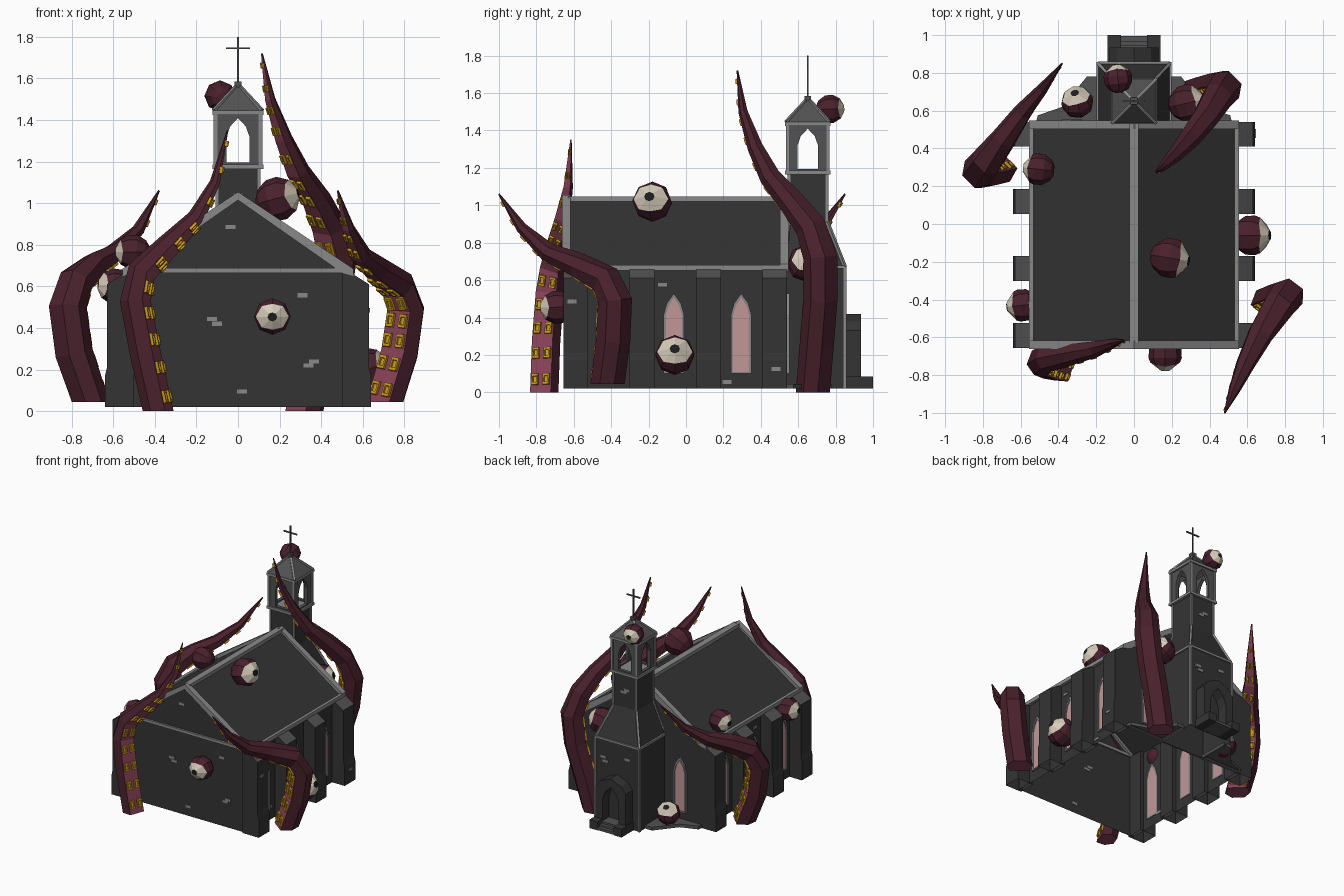
import bpy, bmesh, math
from mathutils import Vector as V

if "Cube" in bpy.data.objects:
    bpy.data.objects.remove(bpy.data.objects["Cube"])

COL = {"dark stone": (.034, .034, .034), "mid stone": (.085, .085, .087), "light trim": (.25, .25, .25),
       "pink glass": (.54, .31, .31), "maroon skin": (.068, .015, .026), "rose underside": (.25, .055, .095),
       "yellow sucker": (.6, .32, .012), "cream eye": (.68, .61, .49), "black pupil": (.012, .012, .013)}
MAT = {}
for k, c in COL.items():
    MAT[k] = bpy.data.materials.new(k)
    MAT[k].diffuse_color = (*c, 1)


def finish(name, bm, *mats, drop=None):
    bmesh.ops.recalc_face_normals(bm, faces=bm.faces[:])
    bm.normal_update()
    if drop:  # leave hidden or open sides unfaced
        bmesh.ops.delete(bm, geom=[f for f in bm.faces if drop(f.normal)], context='FACES')
    me = bpy.data.meshes.new(name)
    bm.to_mesh(me)
    bm.free()
    for m in mats:
        me.materials.append(MAT[m])
    ob = bpy.data.objects.new(name, me)
    bpy.context.collection.objects.link(ob)
    return ob


def loft(bm, rings, mat=lambda i, j: 0, cyclic=False):
    """Skin a list of equal rings; cap the ends unless cyclic."""
    vs = [[bm.verts.new(p) for p in r] for r in rings]
    n, m = len(vs), len(vs[0])
    for i in range(n if cyclic else n - 1):
        a, b = vs[i], vs[(i + 1) % n]
        for j in range(m):
            k = (j + 1) % m
            bm.faces.new((a[j], a[k], b[k], b[j])).material_index = mat(i, j)
    if not cyclic:
        bm.faces.new(vs[0]).material_index = mat(-1, 0)
        bm.faces.new(vs[-1]).material_index = mat(n - 1, 0)


def rect(x0, x1, y0, y1, z):
    return [V((x0, y0, z)), V((x1, y0, z)), V((x1, y1, z)), V((x0, y1, z))]


def box(bm, x0, x1, y0, y1, z0, z1):
    loft(bm, [rect(x0, x1, y0, y1, z0), rect(x0, x1, y0, y1, z1)])


def prism_y(bm, pts, y0, y1, mat=lambda i, j: 0):
    loft(bm, [[V((x, y, z)) for x, z in pts] for y in (y0, y1)], mat)


def bar(bm, a, b, w):
    a, b = V(a), V(b)
    t = (b - a).normalized()
    s = t.cross(V((0, 0, 1)) if abs(t.z) < .99 else V((0, 1, 0))).normalized() * w / 2
    u = s.cross(t)
    loft(bm, [[p + s + u, p - s + u, p - s - u, p + s - u] for p in (a, b)])


def arch(w, z0, zs, zt):
    zm = zs + .55 * (zt - zs)
    return [(-w, z0), (w, z0), (w, zs), (w * .68, zm), (0, zt), (-w * .68, zm), (-w, zs)]


def wall_pts(pts, o, n, d):
    o, n = V(o), V(n)
    u = V((0, 0, 1)).cross(n)
    return [o + u * a + V((0, 0, b)) + n * d for a, b in pts]


def frame(bm, outer, inner, o, n, d0, d1):
    loft(bm, [wall_pts(p, o, n, d) for p, d in ((outer, d0), (outer, d1), (inner, d1), (inner, d0))], cyclic=True)


def plate(bm, pts, o, n, d0, d1):
    loft(bm, [wall_pts(pts, o, n, d) for d in (d0, d1)])


# Nave walls and roof, a shell open underneath
bm = bmesh.new()
prism_y(bm, [(-.53, .02), (.53, .02), (.53, .665), (0, 1.02), (-.53, .665)], -.64, .54)
finish("nave_walls", bm, "dark stone", drop=lambda n: abs(n.z) > .3)
bm = bmesh.new()
prism_y(bm, [(-.55, .655), (.55, .655), (0, 1.037)], -.63, .53)
finish("nave_roof", bm, "dark stone", drop=lambda n: n.z < .3)

# Buttresses, mirrored left and right
bm = bmesh.new()
for s in (1, -1):
    for y in (-.59, -.235, .12, .475):
        p = [(.5, .02), (.64, .02), (.64, .17), (.63, .21), (.63, .61), (.535, .67), (.5, .67)]
        prism_y(bm, [(s * x, z) for x, z in p], y - .066, y + .066, lambda i, j: int(i == 0 and j == 4))
finish("buttresses", bm, "dark stone", "mid stone", drop=lambda n: n.z < -.9)

# Roof edging, ridge, eaves and front band
bm = bmesh.new()
for y in (-.64, .525):
    for s in (1, -1):
        prism_y(bm, [(s * .555, .65), (s * .555, .685), (0, 1.055), (0, 1.015), (s * .5, .665)], y - .022, y + .022)
for s in (1, -1):
    box(bm, s * .545 - .012, s * .545 + .012, -.64, .53, .652, .682)
box(bm, -.025, .025, -.63, .53, 1.02, 1.048)
box(bm, -.545, .545, -.655, -.63, .665, .688)
finish("roof_trim", bm, "light trim")

# Windows: three on each side and two on the back wall
glass, trim = bmesh.new(), bmesh.new()
spots = [((s * .53, y, 0), (s, 0, 0)) for s in (1, -1) for y in (-.43, -.065, .295)]
spots += [((x, .54, 0), (0, 1, 0)) for x in (.33, -.33)]
for o, n in spots:
    plate(glass, arch(.045, .11, .41, .505), o, n, -.003, .006)
    frame(trim, arch(.055, .1, .415, .528), arch(.043, .11, .41, .505), o, n, -.003, .014)
finish("window_glass", glass, "pink glass")
finish("window_frames", trim, "light trim")

# Tower: wide base, taper, shaft
levels = [(.19, .53, .85, .02), (.19, .53, .85, .67), (.1, .55, .755, .91), (.1, .55, .755, 1.17)]
rings = [rect(-w, w, a, b, z) for w, a, b, z in levels]
bm = bmesh.new()
loft(bm, rings)
finish("tower", bm, "dark stone", drop=lambda n: n.z < -.9)

# Tower edging
bm = bmesh.new()
for a, b in zip(rings, rings[1:]):
    for j in (0, 1, 2, 3):
        bar(bm, a[j], b[j], .016)
for j in (1, 2, 3):
    bar(bm, rings[1][j], rings[1][(j + 1) % 4], .018)
for z in (1.165, 1.425):
    box(bm, -.122, .122, .53, .772, z, z + .02)
for sx in (-1, 1):
    for sy in (-1, 1):
        x, y = sx * .108, .651 + sy * .108
        bar(bm, (x, y, 1.18), (x, y, 1.43), .018)
        bar(bm, (sx * .116, .651 + sy * .116, 1.445), (0, .651, 1.57), .016)
finish("tower_trim", bm, "light trim")

# Open belfry with pointed arches
bm = bmesh.new()
W, z0, zs, zt = .11, 1.175, 1.33, 1.43
outer = [(-W, z0), (W, z0), (W, zs), (W, zt), (0, zt), (-W, zt), (-W, zs)]
for n in ((1, 0, 0), (-1, 0, 0), (0, 1, 0), (0, -1, 0)):
    frame(bm, outer, arch(.055, 1.195, 1.32, 1.41), (0, .651, 0), n, .085, .11)
finish("belfry", bm, "mid stone")

# Spire and cross
bm = bmesh.new()
loft(bm, [rect(-.118, .118, .533, .769, 1.443), rect(-.006, .006, .645, .657, 1.57)])
finish("spire", bm, "mid stone")
bm = bmesh.new()
bar(bm, (0, .651, 1.55), (0, .651, 1.8), .009)
bar(bm, (-.058, .651, 1.745), (.058, .651, 1.745), .009)
box(bm, -.018, .018, .633, .669, 1.555, 1.585)
finish("cross", bm, "mid stone")

# Porch, door and steps at the back
bm = bmesh.new()
frame(bm, [(-.13, .02), (.13, .02), (.13, .33), (.09, .38), (0, .42), (-.09, .38), (-.13, .33)],
      arch(.07, .04, .24, .35), (0, .85, 0), (0, 1, 0), -.01, .085)
for s in (1, -1):
    box(bm, *sorted((s * .07, s * .14)), .84, 1.0, .02, .085)
finish("porch", bm, "dark stone")
bm = bmesh.new()
plate(bm, arch(.069, .04, .24, .35), (0, .85, 0), (0, 1, 0), 0, .006)
finish("door", bm, "dark stone")
bm = bmesh.new()
for i in range(3):
    box(bm, -.07, .07, .85, .995 - .025 * i, .02, .04 + .015 * i)
finish("steps", bm, "mid stone")

# Low ledges beside the tower
bm = bmesh.new()
for s in (1, -1):
    p = [(.18, .53), (.52, .53), (.51, .575), (.38, .62), (.25, .78), (.18, .78)]
    loft(bm, [[V((s * x, y, z)) for x, y in p] for z in (.02, .045)])
finish("back_ledges", bm, "mid stone", drop=lambda n: n.z < -.9)

# Loose light bricks
bm = bmesh.new()
F, R, L, B = ((0, -.64, 0), (0, -1, 0)), ((.53, 0, 0), (1, 0, 0)), ((-.53, 0, 0), (-1, 0, 0)), ((0, .85, 0), (0, 1, 0))
bricks = [(F, -.035, .885), (F, .31, .557), (F, -.125, .443), (F, -.1, .42), (F, .365, .238), (F, .34, .22),
          (F, .02, .095), (R, -.125, .575), (R, .12, .33), (R, .22, .055), (R, -.36, .12), (L, .1, .57),
          (L, -.13, .3), (L, .36, .1), (L, -.37, .56), (B, .09, .56), (B, -.1, .5), (B, -.12, .53),
          (((0, .755, 0), (0, 1, 0)), .02, 1.05), (((0, .755, 0), (0, 1, 0)), -.01, 1.03),
          (((.63, 0, 0), (1, 0, 0)), -.61, .485), (((.64, 0, 0), (1, 0, 0)), .48, .125)]
for (o, n), u, z in bricks:
    plate(bm, [(u - .024, z - .01), (u + .024, z - .01), (u + .024, z + .01), (u - .024, z + .01)], o, n, -.003, .006)
finish("loose_bricks", bm, "light trim")


# Tentacles: tapering six-sided sweeps with a pale underside and two rows of suckers
def tentacle(name, pts, R, hint):
    pts = [V(p) for p in pts]
    n, h = len(pts), V(hint)
    fr = []
    for i, p in enumerate(pts):
        t = (pts[min(i + 1, n - 1)] - pts[max(i - 1, 0)]).normalized()
        if i == 0:
            t = V((0, 0, 1))
        u = (h - t * h.dot(t)).normalized()
        fr.append((p, u, t.cross(u), R * max(.05, min(1.03, 1.45 * (1 - i / (n - 1)) ** .75))))
    angs = [math.radians(a) for a in (-48, 48, 100, 150, 210, 260)]
    bm = bmesh.new()
    loft(bm, [[p + (u * math.cos(a) + s * math.sin(a)) * r for a in angs] for p, u, s, r in fr],
         lambda i, j: int(i == -1 or (j == 0 and i < n - 1)))
    finish(name, bm, "maroon skin", "rose underside")
    bm = bmesh.new()
    c48 = math.cos(math.radians(48))
    for a, b in zip(fr, fr[1:]):
        k = max(1, round((b[0] - a[0]).length / .13))
        for q in range(k):
            p, u, s, r = [x.lerp(y, (q + .5) / k) if isinstance(x, V) else x + (y - x) * (q + .5) / k
                          for x, y in zip(a, b)]
            t = ((b[0] + b[1] * b[3] * c48) - (a[0] + a[1] * a[3] * c48)).normalized()
            s = (s - t * s.dot(t)).normalized()
            nn = s.cross(t)
            nn = nn if nn.dot(u) > 0 else -nn
            for side in (-1, 1):
                c = p + u * r * c48 + s * side * r * .4
                loft(bm, [[c + s * x * f * r * .24 + t * y * f * (.012 + r * .24) + nn * d
                           for x, y in ((-1, -1), (1, -1), (1, 1), (-1, 1))]
                          for f, d in ((1, -.004), (.95, .013), (.55, .013), (.5, .004))])
    finish(name + "_suckers", bm, "yellow sucker")


tentacle("front_left_tentacle", [(-.38, -.76, 0), (-.44, -.75, .27), (-.49, -.73, .53), (-.46, -.71, .67),
         (-.34, -.69, .79), (-.2, -.66, .93), (-.11, -.63, 1.1), (-.05, -.615, 1.35)], .077, (.93, -.35, 0))
tentacle("front_right_tentacle", [(.71, -.42, .045), (.78, -.39, .28), (.81, -.38, .49), (.77, -.43, .6),
         (.67, -.58, .68), (.59, -.74, .75), (.53, -.88, .88), (.48, -1, 1.06)], .09, (-.6, -.8, 0))
tentacle("back_left_tentacle", [(-.71, .3, .045), (-.79, .28, .28), (-.82, .28, .5), (-.78, .33, .62),
         (-.69, .45, .7), (-.59, .59, .76), (-.48, .72, .87), (-.38, .85, 1.06)], .09, (.7, .7, 0))
tentacle("back_right_tentacle", [(.32, .68, 0), (.38, .7, .25), (.45, .72, .5), (.48, .72, .72), (.44, .67, .88),
         (.38, .57, 1.01), (.29, .45, 1.15), (.22, .37, 1.31), (.155, .305, 1.5), (.115, .275, 1.72)], .09, (-.7, -.7, 0))


# Eyes: eight-sided balls with pupil, almond-shaped white and lid bands
def eye(name, c, r, f):
    c, f = V(c), V(f).normalized()
    s = V((0, 0, 1)).cross(f).normalized()
    u = f.cross(s)
    rings = []
    for deg in (14, 44, 78, 108, 140, 165):
        ring = []
        for j in range(8):
            a = math.pi * j / 4
            th = math.radians(deg + (18 * math.cos(a) ** 2 if deg == 44 else 0))
            ring.append(c + (f * math.cos(th) + (s * math.cos(a) + u * math.sin(a)) * math.sin(th)) * r)
        rings.append(ring)
    bm = bmesh.new()
    loft(bm, rings, lambda i, j: {-1: 2, 0: 1}.get(i, 0))
    finish(name, bm, "maroon skin", "cream eye", "black pupil")


eye("front_wall_eye", (.165, -.69, .455), .09, (0, -1, -.02))
eye("roof_eye", (.19, -.18, 1.02), .107, (.93, -.15, .25))
eye("right_wall_eye", (.62, -.06, .2), .107, (.9, 0, .3))
eye("tower_side_eye", (.28, .64, .69), .1, (.85, .2, .3))
eye("spire_eye", (-.085, .77, 1.515), .077, (-.1, 1, .05))
eye("ledge_eye", (-.3, .645, .12), .087, (-.15, .55, .75))
eye("left_roof_eye", (-.505, .29, .765), .085, (-.9, .1, 0))
eye("left_wall_eye", (-.59, -.43, .6), .087, (-.95, -.1, .1))

for m in bpy.data.materials:
    if m.users and not m.is_grease_pencil:
        m.use_nodes = True
        m.node_tree.nodes["Principled BSDF"].inputs["Base Color"].default_value = m.diffuse_color
